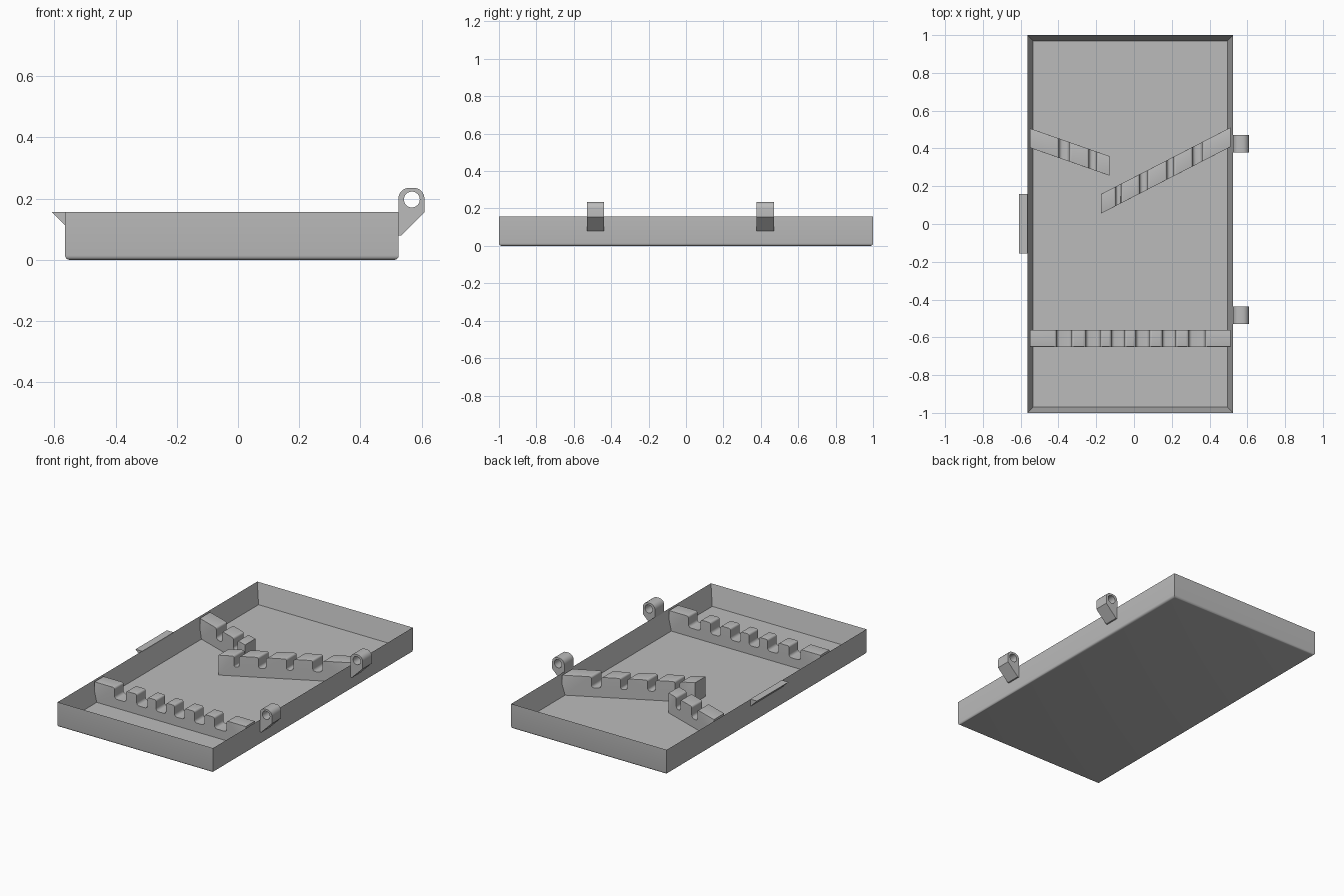
import bpy, bmesh, math
from mathutils import Vector

cube = bpy.data.objects.get("Cube")
if cube:
    bpy.data.objects.remove(cube, do_unlink=True)

grey = bpy.data.materials.new("plain_grey")
grey.use_nodes = True
colour = (0.5, 0.5, 0.5, 1)
grey.diffuse_color = colour
grey.node_tree.nodes["Principled BSDF"].inputs["Base Color"].default_value = colour

RIM, FLOOR, WALL = 0.157, 0.03, 0.03
LEFT, RIGHT = -0.565, 0.525


def finish(name, bm):
    bmesh.ops.recalc_face_normals(bm, faces=bm.faces)
    mesh = bpy.data.meshes.new(name)
    bm.to_mesh(mesh)
    bm.free()
    obj = bpy.data.objects.new(name, mesh)
    mesh.materials.append(grey)
    bpy.context.collection.objects.link(obj)
    bpy.ops.object.select_all(action='DESELECT')
    obj.select_set(True)
    bpy.context.view_layer.objects.active = obj
    bpy.ops.object.shade_smooth_by_angle(angle=math.radians(35))
    return obj


def rounded(points, steps=5):
    """Turn (x, z, radius) corners into an outline with right-angle rounding."""
    out = []
    for i, (x, z, r) in enumerate(points):
        p = Vector((x, z))
        if r == 0:
            out.append(p)
            continue
        a = (Vector(points[i - 1][:2]) - p).normalized() * r
        b = (Vector(points[(i + 1) % len(points)][:2]) - p).normalized() * r
        for k in range(steps + 1):
            t = k / steps * math.pi / 2
            out.append(p + a * (1 - math.sin(t)) + b * (1 - math.cos(t)))
    return out


def prism(loops, y0, y1, slope=0.0, x_ref=0.0):
    """Extrude an outline (with optional holes) along y, sheared by slope."""
    bm = bmesh.new()
    for loop in loops:
        vs = [bm.verts.new((p[0], y0 + slope * (p[0] - x_ref), p[1])) for p in loop]
        for i, v in enumerate(vs):
            bm.edges.new((vs[i - 1], v))
    bmesh.ops.triangle_fill(bm, use_beauty=True, edges=bm.edges[:])
    bmesh.ops.dissolve_limit(bm, angle_limit=0.001, verts=[], edges=[
        e for e in bm.edges if len(loops) == 1 and not e.is_boundary])
    ext = bmesh.ops.extrude_face_region(bm, geom=bm.faces[:])
    moved = [g for g in ext["geom"] if isinstance(g, bmesh.types.BMVert)]
    bmesh.ops.translate(bm, verts=moved, vec=(0, y1 - y0, 0))
    bmesh.ops.recalc_face_normals(bm, faces=bm.faces)
    return bm


# Open tray with softened bottom edges
bm = bmesh.new()
bmesh.ops.create_cube(bm, size=1)
for v in bm.verts:
    v.co = (LEFT if v.co.x < 0 else RIGHT, 2 * v.co.y, RIM if v.co.z > 0 else 0)
top = max(bm.faces, key=lambda f: f.calc_center_median().z)
bmesh.ops.inset_region(bm, faces=[top], thickness=WALL, use_even_offset=True)
for v in top.verts:
    v.co.z = FLOOR
low = [e for e in bm.edges if all(v.co.z < 0.001 for v in e.verts)]
bmesh.ops.bevel(bm, geom=low, offset=0.014, segments=4, profile=0.5, affect='EDGES')
finish("tray", bm)


# Notched dividers
def divider(name, x0, x1, y_low, width, slope, x_ref, notches, depth=0.07):
    top_z = RIM - 0.001
    pts = [(x0, FLOOR - 0.01, 0), (x0, top_z, 0)]
    for a, b in notches:
        r = min(0.018, (b - a) * 0.4)
        pts += [(a, top_z, 0.012), (a, top_z - depth, r),
                (b, top_z - depth, r), (b, top_z, 0.012)]
    pts += [(x1, top_z, 0), (x1, FLOOR - 0.01, 0)]
    bm = prism([rounded(pts)], y_low, y_low + width, slope, x_ref)
    # Round the long crests of the blocks
    crest = [e for e in bm.edges if all(v.co.z > top_z - 0.0005 for v in e.verts)
             and abs(e.verts[0].co.x - e.verts[1].co.x) > 0.005]
    bmesh.ops.bevel(bm, geom=crest, offset=0.01, segments=3, profile=0.5,
                    affect='EDGES', clamp_overlap=True)
    finish(name, bm)


inner_l, inner_r = LEFT + WALL, RIGHT - WALL
divider("front_divider", inner_l - 0.015, inner_r + 0.015, -0.65, 0.09, 0, 0,
        [(-0.41, -0.33), (-0.255, -0.18), (-0.12, -0.05),
         (0.01, 0.08), (0.15, 0.22), (0.29, 0.375)])
divider("short_slanted_divider", inner_l - 0.015, -0.13, 0.398, 0.103, -0.35, inner_l,
        [(-0.397, -0.344), (-0.238, -0.2)])
divider("long_slanted_divider", -0.175, inner_r + 0.015, 0.055, 0.103, 0.515, -0.175,
        [(-0.095, -0.07), (0.03, 0.07), (0.175, 0.21), (0.31, 0.36)])

# Hinge lugs with a pin hole
lug = rounded([(RIGHT - 0.001, 0.08, 0), (RIGHT - 0.001, 0.235, 0.034),
               (0.609, 0.235, 0.034), (0.609, 0.155, 0), (0.534, 0.08, 0)])
hole = [(0.568 + 0.026 * math.cos(i * math.tau / 24),
         0.197 + 0.026 * math.sin(i * math.tau / 24)) for i in range(24)]
for name, y in (("front_hinge_lug", -0.53), ("back_hinge_lug", 0.378)):
    finish(name, prism([lug, hole], y, y + 0.092))

# Wedge-shaped finger catch
catch = [(-0.61, RIM), (LEFT + 0.002, RIM), (LEFT + 0.002, 0.11)]
finish("catch", prism([catch], -0.155, 0.16))
